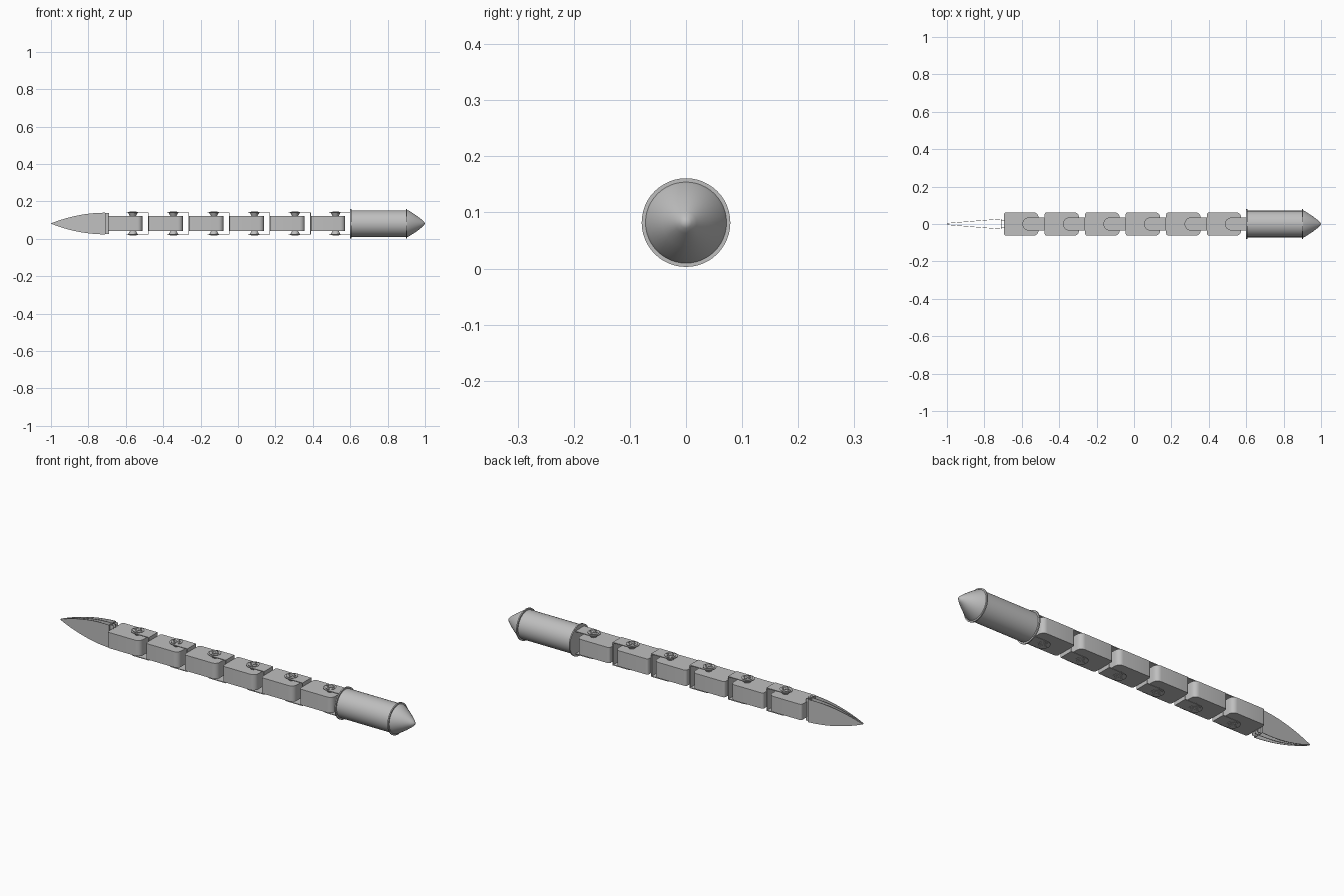
import bpy, bmesh, math
from mathutils import Matrix

cube = bpy.data.objects.get("Cube")
if cube:
    bpy.data.objects.remove(cube, do_unlink=True)

grey = bpy.data.materials.new("plain_grey")
grey.use_nodes = True
colour = (0.52, 0.52, 0.52, 1)
grey.diffuse_color = colour
grey.node_tree.nodes["Principled BSDF"].inputs["Base Color"].default_value = colour

ZC = 0.082          # height of the long axis
PITCH = 0.2168      # spacing of the links
LINKS = 6
FIRST = -0.695      # start of the first link
BODY_H = 0.040      # half height of a link
TONGUE_H = 0.059    # half height of a hinge bracket


def finish(bm, name, smooth=False):
    bmesh.ops.recalc_face_normals(bm, faces=bm.faces)
    mesh = bpy.data.meshes.new(name)
    bm.to_mesh(mesh)
    bm.free()
    mesh.materials.append(grey)
    obj = bpy.data.objects.new(name, mesh)
    bpy.context.collection.objects.link(obj)
    if smooth:
        bpy.ops.object.select_all(action="DESELECT")
        obj.select_set(True)
        bpy.context.view_layer.objects.active = obj
        bpy.ops.object.shade_smooth_by_angle(angle=math.radians(35))
    return obj


def add_prism(bm, outline, z0, z1):
    """Extrude a plan outline between two heights."""
    low = [bm.verts.new((x, y, z0)) for x, y in outline]
    high = [bm.verts.new((x, y, z1)) for x, y in outline]
    bm.faces.new(low[::-1])
    bm.faces.new(high)
    for i in range(len(low)):
        j = (i + 1) % len(low)
        bm.faces.new((low[i], low[j], high[j], high[i]))


def rect(x0, x1, w):
    return [(x0, -w), (x1, -w), (x1, w), (x0, w)]


def arc(cx, cy, r, start, end, steps):
    angles = [math.radians(start + (end - start) * i / steps) for i in range(steps + 1)]
    return [(cx + r * math.cos(a), cy + r * math.sin(a)) for a in angles]


def rounded_rect(x0, x1, w, r0, r1):
    return (arc(x0 + r0, -w + r0, r0, 180, 270, 6) + arc(x1 - r1, -w + r1, r1, 270, 360, 6)
            + arc(x1 - r1, w - r1, r1, 0, 90, 6) + arc(x0 + r0, w - r0, r0, 90, 180, 6))


def lathe_x(name, profile, steps=48):
    """Spin (x, radius) points about the long axis."""
    bm = bmesh.new()
    verts = [bm.verts.new((x, 0, ZC + r)) for x, r in profile]
    edges = [bm.edges.new(pair) for pair in zip(verts, verts[1:])]
    bmesh.ops.spin(bm, geom=verts + edges, cent=(0, 0, ZC), axis=(1, 0, 0),
                   angle=math.tau, steps=steps, use_duplicate=False)
    bmesh.ops.remove_doubles(bm, verts=bm.verts, dist=0.0002)
    return finish(bm, name, True)


# Links, each hinged to the next by a bracket with two screws
for n in range(LINKS):
    x0 = FIRST + n * PITCH
    bm = bmesh.new()
    add_prism(bm, rounded_rect(x0, x0 + 0.184, 0.062, 0.012, 0.026), ZC - BODY_H, ZC + BODY_H)
    finish(bm, f"link_{n + 1}", True)

    pivot = x0 + 0.133
    end = x0 + PITCH if n < LINKS - 1 else 0.602
    tongue = arc(pivot, 0, 0.035, 90, 270, 14) + [(end, -0.035), (end, 0.035)]
    bm = bmesh.new()
    for z in (ZC - TONGUE_H, ZC + TONGUE_H - 0.004):
        add_prism(bm, tongue, z, z + 0.004)
    add_prism(bm, rect(end - 0.004, end, 0.035), ZC - TONGUE_H, ZC + TONGUE_H)
    finish(bm, f"hinge_bracket_{n + 1}", True)

    bm = bmesh.new()
    for side in (1, -1):
        # Tapered screw, wide end outward
        depth = TONGUE_H + 0.003 - BODY_H
        place = Matrix.Translation((pivot, 0, ZC + side * (BODY_H + depth / 2)))
        bmesh.ops.create_cone(bm, cap_ends=True, segments=24, depth=depth, matrix=place,
                              radius1=0.016 if side > 0 else 0.028,
                              radius2=0.028 if side > 0 else 0.016)
        # Raised cross on the screw head
        top = ZC + side * (TONGUE_H + 0.003)
        low, high = sorted((top, top + side * 0.003))
        a, b = 0.018, 0.005
        cross = [(a, -b), (a, b), (b, b), (b, a), (-b, a), (-b, b),
                 (-a, b), (-a, -b), (-b, -b), (-b, -a), (b, -a), (b, -b)]
        add_prism(bm, [(pivot + x, y) for x, y in cross], low, high)
    finish(bm, f"hinge_screws_{n + 1}", True)


# Blade made of three thin upright sheets that meet near the tip
def blade_sheet(name, y_base, y_tip, half=0.001, steps=20):
    bm = bmesh.new()
    rings = []
    for i in range(steps + 1):
        u = i / steps
        x = -0.71 - 0.29 * u
        y = y_base + (y_tip - y_base) * u
        h = 0.057 * (1 - u ** 2) + 0.0008
        rings.append([bm.verts.new((x, y + sy * half, ZC + sz * h))
                      for sy, sz in ((-1, -1), (1, -1), (1, 1), (-1, 1))])
    for a, b in zip(rings, rings[1:]):
        for k in range(4):
            m = (k + 1) % 4
            bm.faces.new((a[k], a[m], b[m], b[k]))
    bm.faces.new(rings[0])
    bm.faces.new(rings[-1][::-1])
    finish(bm, name, True)


blade_sheet("blade_left_sheet", 0.027, 0.004)
blade_sheet("blade_middle_sheet", 0, 0)
blade_sheet("blade_right_sheet", -0.027, -0.004)

# Blade root: cross wall and narrow neck plates into the first link
bm = bmesh.new()
add_prism(bm, rect(-0.712, -0.709, 0.028), ZC - 0.057, ZC + 0.057)
for y in (-0.018, 0, 0.018):
    plate = [(x, y + dy) for x, dy in rect(-0.71, -0.69, 0.001)]
    add_prism(bm, plate, ZC - 0.057, ZC + 0.057)
finish(bm, "blade_root")

# Handle with a thin flange at each end and a blunt conical pommel
R, F = 0.071, 0.079
lathe_x("handle", [(0.60, 0), (0.60, F), (0.606, F), (0.606, R), (0.898, R),
                   (0.898, F), (0.904, F), (0.904, 0)])
lathe_x("pommel", [(0.902, 0), (0.902, 0.073), (0.915, 0.068), (0.955, 0.042),
                   (0.985, 0.019), (0.995, 0.010), (1.0, 0)])
